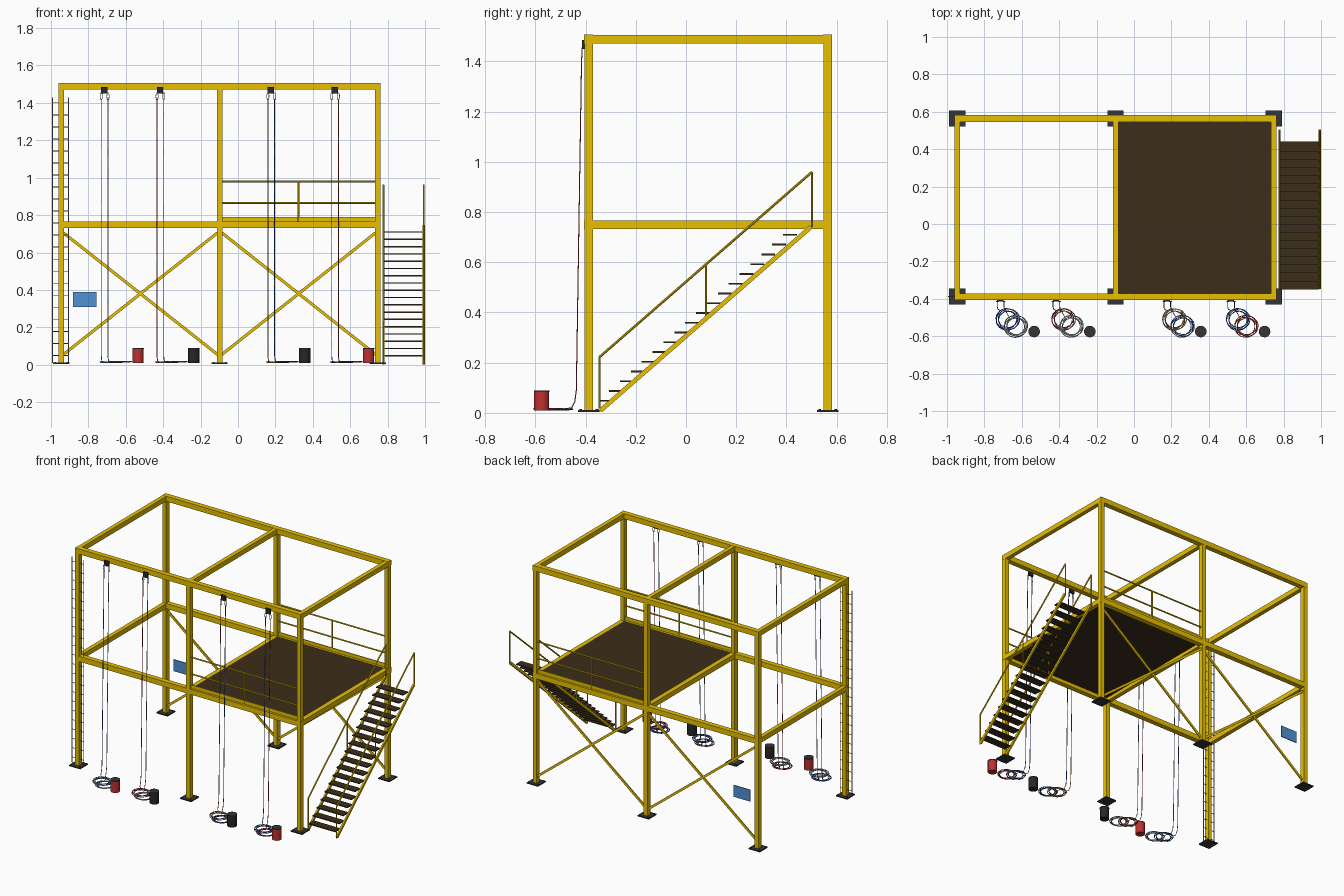
import bpy, bmesh, math, random
from mathutils import Vector, Matrix

if "Cube" in bpy.data.objects:
    bpy.data.objects.remove(bpy.data.objects["Cube"])

random.seed(4)


def material(name, r, g, b):
    m = bpy.data.materials.new(name)
    m.diffuse_color = (r, g, b, 1)
    m.use_nodes = True
    m.node_tree.nodes["Principled BSDF"].inputs["Base Color"].default_value = m.diffuse_color
    return m


YELLOW = material("safety yellow", 0.80, 0.53, 0.0)
BROWN = material("dark brown", 0.045, 0.027, 0.010)
GREY = material("dark grey", 0.035, 0.035, 0.038)
BLACK = material("black", 0.02, 0.02, 0.02)
RED = material("red", 0.52, 0.03, 0.03)
SIGN = material("sign blue", 0.08, 0.29, 0.66)
STEEL = material("steel grey", 0.28, 0.28, 0.29)
R_BLUE = material("rope blue", 0.02, 0.10, 0.55)
R_GREY = material("rope pale grey", 0.50, 0.54, 0.52)
R_ORANGE = material("rope orange", 0.50, 0.18, 0.05)


def finish(name, bm, mat, smooth=False):
    me = bpy.data.meshes.new(name)
    bm.to_mesh(me)
    bm.free()
    me.materials.append(mat)
    for p in me.polygons:
        p.use_smooth = smooth and len(p.vertices) == 4
    ob = bpy.data.objects.new(name, me)
    bpy.context.collection.objects.link(ob)
    return ob


def add_box(bm, c, s):
    bmesh.ops.create_cube(bm, size=1, matrix=Matrix.Translation(c) @ Matrix.Diagonal((*s, 1)))


def add_bar(bm, a, b, side, w, h):
    """Square bar from a to b: w wide along side, h deep."""
    a, b, s = Vector(a), Vector(b), Vector(side)
    d = (b - a).normalized()
    t = d.cross(s)
    rot = Matrix((s, t, d)).transposed().to_4x4()
    bmesh.ops.create_cube(bm, size=1, matrix=Matrix.Translation((a + b) / 2) @ rot
                          @ Matrix.Diagonal((w, h, (b - a).length, 1)))


def add_rod(bm, a, b, r, n=8):
    a, b = Vector(a), Vector(b)
    rot = (b - a).to_track_quat('Z', 'Y').to_matrix().to_4x4()
    bmesh.ops.create_cone(bm, cap_ends=True, segments=n, radius1=r, radius2=r,
                          depth=(b - a).length, matrix=Matrix.Translation((a + b) / 2) @ rot)


def beam(name, c, s):
    """Box-section steel member."""
    bm = bmesh.new()
    add_box(bm, c, s)
    return finish(name, bm, YELLOW)


XS = (-0.945, -0.098, 0.747)
YF, YB = -0.388, 0.564
YM = (YF + YB) / 2
XM = (XS[0] + XS[2]) / 2

# posts with bolted base plates
for x in XS:
    for y in (YF, YB):
        beam("post", (x, y, 0.741), (0.028, 0.034, 1.466))
        bm = bmesh.new()
        add_box(bm, (x, y, 0.008), (0.086, 0.086, 0.007))
        for i in (-1, 1):
            for j in (-1, 1):
                add_rod(bm, (x + i * 0.032, y + j * 0.032, 0.01), (x + i * 0.032, y + j * 0.032, 0.016), 0.005, 6)
        finish("base_plate", bm, GREY)

# horizontal beams at middle and top
for z, tag in ((0.749, "middle"), (1.489, "top")):
    for y in (YF, YB):
        beam(tag + "_long_beam", (XM, y, z), (1.722, 0.035, 0.036))
    for x in XS:
        beam(tag + "_cross_beam", (x, YM, z), (0.029, YB - YF - 0.03, 0.034))

# crossed braces on the back
bm = bmesh.new()
for x0, x1 in ((XS[0], XS[1]), (XS[1], XS[2])):
    for k, (za, zb) in enumerate(((0.055, 0.705), (0.705, 0.055))):
        y = YB - 0.004 + 0.008 * k
        add_bar(bm, (x0 + 0.012, y, za), (x1 - 0.012, y, zb), (0, 1, 0), 0.008, 0.016)
finish("back_braces", bm, YELLOW)

# sign plate
bm = bmesh.new()
add_box(bm, (-0.82, YB - 0.004, 0.35), (0.126, 0.006, 0.08))
finish("sign_plate", bm, SIGN)

# deck
bm = bmesh.new()
add_box(bm, ((XS[1] + XS[2]) / 2, YM, 0.761), (0.825, 0.925, 0.010))
finish("deck", bm, BROWN)

# guard rails, front and back
for y in (YF, YB):
    bm = bmesh.new()
    for z in (0.865, 0.98):
        add_rod(bm, (XS[1] + 0.01, y, z), (XS[2] - 0.01, y, z), 0.005)
    add_rod(bm, (0.323, y, 0.765), (0.323, y, 0.98), 0.005)
    add_box(bm, ((XS[1] + XS[2]) / 2, y, 0.778), (0.82, 0.006, 0.026))
    finish("guard_rail", bm, YELLOW)

# ladder around the front left post
bm = bmesh.new()
for x in (-0.993, -0.905):
    add_rod(bm, (x, YF, 0.01), (x, YF, 1.43), 0.003, 6)
for i in range(22):
    z = 0.05 + i * 0.0643
    add_rod(bm, (-0.993, YF, z), (-0.905, YF, z), 0.0022, 6)
finish("ladder", bm, STEEL)

# stair stringers and handrails
for x in (0.777, 0.993):
    bm = bmesh.new()
    add_bar(bm, (x, -0.341, 0.009), (x, 0.498, 0.741), (1, 0, 0), 0.011, 0.018)
    finish("stair_stringer", bm, YELLOW)
    bm = bmesh.new()
    add_rod(bm, (x, -0.345, 0.222), (x, 0.502, 0.96), 0.005)
    for y, z0, z1 in ((-0.345, 0.005, 0.222), (0.08, 0.38, 0.592), (0.502, 0.74, 0.96)):
        add_rod(bm, (x, y, z0), (x, y, z1), 0.004)
    finish("stair_handrail", bm, YELLOW)

# stair treads
bm = bmesh.new()
for i in range(18):
    add_box(bm, (0.885, -0.322 + 0.0433 * i, 0.048 + 0.0389 * i), (0.205, 0.055, 0.007))
finish("stair_treads", bm, BROWN)


def rope(name, pts, r, mats, cyclic=False):
    """Tube along points; a second material appears as woven flecks."""
    cu = bpy.data.curves.new(name, 'CURVE')
    cu.dimensions = '3D'
    cu.bevel_depth = r
    cu.bevel_resolution = 1
    sp = cu.splines.new('POLY')
    sp.points.add(len(pts) - 1)
    for p, q in zip(sp.points, pts):
        p.co = (*q, 1)
    sp.use_cyclic_u = cyclic
    tmp = bpy.data.objects.new(name, cu)
    bpy.context.collection.objects.link(tmp)
    me = bpy.data.meshes.new_from_object(tmp.evaluated_get(bpy.context.evaluated_depsgraph_get()))
    bpy.data.objects.remove(tmp)
    me.materials.clear()
    for m in mats:
        me.materials.append(m)
    for p in me.polygons:
        p.use_smooth = True
        p.material_index = int(len(mats) > 1 and random.random() < 0.15)
    bpy.context.collection.objects.link(bpy.data.objects.new(name, me))


# rope stations: pulley, clips, two ropes with coils, bucket
stations = ((-0.715, R_BLUE, R_GREY, RED), (-0.417, RED, R_GREY, BLACK),
            (0.176, R_ORANGE, R_BLUE, BLACK), (0.517, R_BLUE, RED, RED))
for x, mat_a, mat_b, mat_bucket in stations:
    bm = bmesh.new()
    add_box(bm, (x, -0.409, 1.467), (0.034, 0.012, 0.036))
    finish("pulley_block", bm, BLACK)
    for off, mat, cx, cy in ((-0.016, mat_a, 0.04, -0.51), (0.02, mat_b, 0.083, -0.547)):
        rx = x + off
        clip = [(rx + 0.006 * math.cos(a), -0.414, 1.435 + 0.02 * math.sin(a))
                for a in (k * math.tau / 12 for k in range(12))]
        rope("clip", clip, 0.0018, (STEEL,), True)
        pts = [(rx, -0.416 - 0.021 * k / 40, 1.42 - 1.33 * k / 40) for k in range(41)]
        pts += [(rx, -0.443, 0.045), (rx + 0.003, -0.455, 0.02)]
        turns, n = 4, 28
        for k in range(turns * n):
            a = math.radians(125) + k * math.tau / n
            w = 0.051 + 0.008 * math.sin(a * 0.73 + off * 90) + random.uniform(-0.001, 0.001)
            pts.append((x + cx + w * math.cos(a) * 1.08, cy + w * math.sin(a),
                        0.0115 + 0.0015 * (k // n) + (0.002 if off > 0 else 0)))
        rope("rope_with_coil", pts, 0.0024, (mat, R_BLUE if mat == R_GREY else R_GREY))
    bx, by = x + 0.181, -0.575
    bm = bmesh.new()
    add_rod(bm, (bx, by, 0.009), (bx, by, 0.086), 0.030, 24)
    finish("bucket", bm, mat_bucket, True)
    bm = bmesh.new()
    add_rod(bm, (bx, by, 0.084), (bx, by, 0.090), 0.031, 24)
    finish("bucket_lid", bm, GREY, True)
